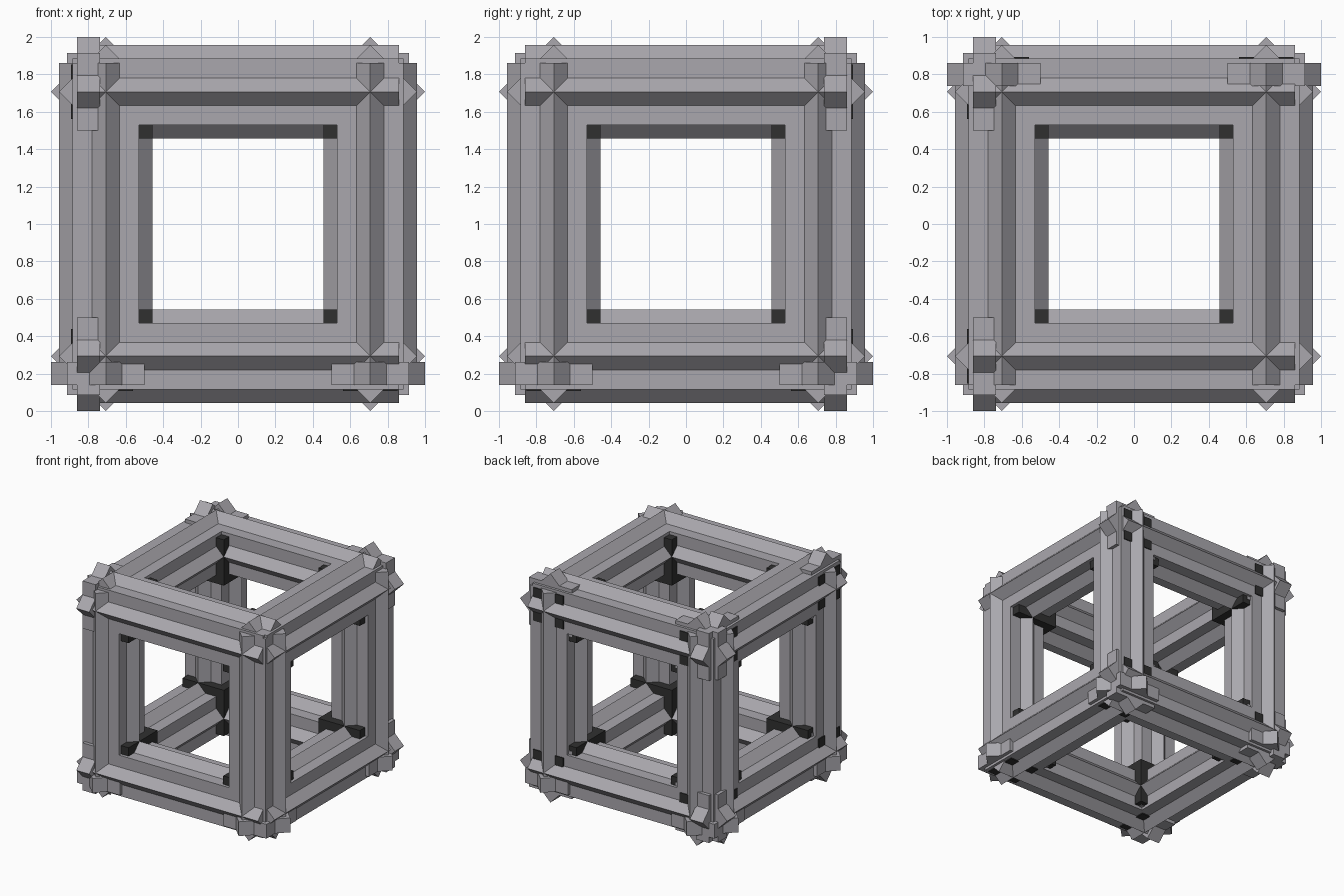
import bpy, bmesh, math
from mathutils import Vector
from itertools import product

cube = bpy.data.objects.get("Cube")
if cube:
    bpy.data.objects.remove(cube, do_unlink=True)

OFFSET = 0.707     # beam axes from the centre
TIP = 0.25         # beam star radius
COLLAR_TIP = 0.293
END = 0.862        # half length of a beam
COLLAR_START = 0.737
CORE_IN = 0.457


def material(name, color):
    m = bpy.data.materials.new(name)
    m.use_nodes = True
    m.diffuse_color = color
    bsdf = next(n for n in m.node_tree.nodes if n.type == 'BSDF_PRINCIPLED')
    bsdf.inputs["Base Color"].default_value = color
    return m


grey = material("stone_grey", (0.40, 0.39, 0.42, 1))
black = material("dark_core", (0.03, 0.03, 0.03, 1))


def place(axis, along, u, v):
    """Point with a coordinate along an axis and two across it."""
    p = [0, 0, 0]
    p[axis], p[(axis + 1) % 3], p[(axis + 2) % 3] = along, u, v
    return Vector((p[0], p[1], p[2] + 1))


def finish(bm, name, mat):
    bmesh.ops.recalc_face_normals(bm, faces=bm.faces)
    mesh = bpy.data.meshes.new(name)
    bm.to_mesh(mesh)
    bm.free()
    mesh.materials.append(mat)
    obj = bpy.data.objects.new(name, mesh)
    bpy.context.collection.objects.link(obj)
    return obj


def star_prism(name, axis, cu, cv, tip, lo, hi):
    """Prism whose section is two squares turned 45 degrees apart."""
    bm = bmesh.new()
    notch = tip / math.sqrt(2) / math.cos(math.pi / 8)
    ring = []
    for i in range(16):
        r = notch if i % 2 else tip
        a = i * math.pi / 8
        ring.append(bm.verts.new(place(axis, lo, cu + r * math.cos(a), cv + r * math.sin(a))))
    cap = bm.faces.new(ring)
    out = bmesh.ops.extrude_face_region(bm, geom=[cap], use_keep_orig=True)
    shift = place(axis, hi, 0, 0) - place(axis, lo, 0, 0)
    bmesh.ops.translate(bm, vec=shift, verts=[g for g in out["geom"] if isinstance(g, bmesh.types.BMVert)])
    return finish(bm, name, grey)


def box(name, a, b, mat):
    bm = bmesh.new()
    bmesh.ops.create_cube(bm, size=1)
    for v in bm.verts:
        v.co = Vector([a[i] if v.co[i] < 0 else b[i] for i in range(3)])
    return finish(bm, name, mat)


# Twelve beams, each with one collar: at the right, back or bottom end
collar_side = (-1, 1, -1)
for axis, label in enumerate(("cross", "depth", "upright")):
    side = collar_side[axis]
    lo, hi = sorted((side * COLLAR_START, side * END))
    for su, sv in product((-1, 1), repeat=2):
        u, v = su * OFFSET, sv * OFFSET
        star_prism(label + "_beam", axis, u, v, TIP, -END, END)
        star_prism(label + "_collar", axis, u, v, COLLAR_TIP, lo, hi)
        # Dark plug showing in the four quarters around the crossed ridges
        h = 0.145
        box(label + "_plug", place(axis, side * 0.8, u - h, v - h),
            place(axis, side * 0.892, u + h, v + h), black)

# Dark core block in each corner
for sx, sy, sz in product((-1, 1), repeat=3):
    s = Vector((sx, sy, sz))
    base = Vector((0, 0, 1))
    box("corner_core", base + s * CORE_IN, base + s * 0.857, black)
